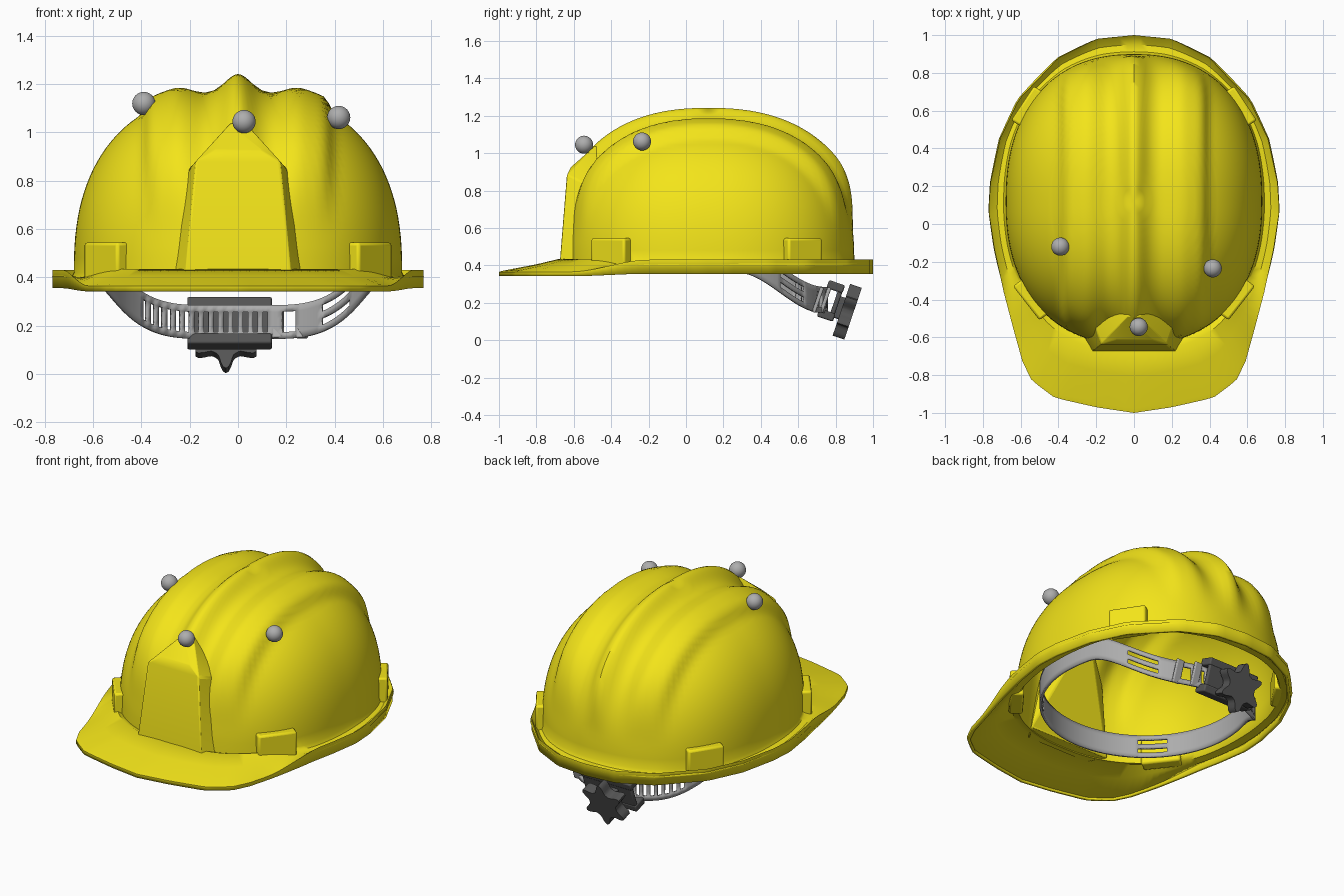
import bpy, bmesh, math
from mathutils import Vector, Matrix

if "Cube" in bpy.data.objects:
    bpy.data.objects.remove(bpy.data.objects["Cube"])


def material(name, rgb):
    m = bpy.data.materials.new(name)
    m.diffuse_color = (*rgb, 1)
    m.use_nodes = True
    m.node_tree.nodes["Principled BSDF"].inputs["Base Color"].default_value = m.diffuse_color
    return m


YELLOW = material("yellow", (0.9, 0.78, 0.01))
DARK = material("dark_grey", (0.09, 0.09, 0.09))
GREY = material("light_grey", (0.42, 0.42, 0.42))


def finish(name, bm, mat, angle=35, thick=0, bevel=0, offset=-1):
    me = bpy.data.meshes.new(name)
    bm.to_mesh(me)
    bm.free()
    ob = bpy.data.objects.new(name, me)
    bpy.context.collection.objects.link(ob)
    me.materials.append(mat)
    if thick:
        s = ob.modifiers.new("shell", 'SOLIDIFY')
        s.thickness, s.offset = thick, offset
    if bevel:
        b = ob.modifiers.new("bevel", 'BEVEL')
        b.width, b.segments = bevel, 2
    bpy.ops.object.select_all(action='DESELECT')
    ob.select_set(True)
    bpy.context.view_layer.objects.active = ob
    bpy.ops.object.shade_smooth_by_angle(angle=math.radians(angle))
    return ob


def smooth(a, b, v):
    t = min(1, max(0, (v - a) / (b - a)))
    return t * t * (3 - 2 * t)


def loft(rings, skip=lambda i, j: False):
    """Closed rings joined top to bottom; skip leaves slots open."""
    bm = bmesh.new()
    vs = [[bm.verts.new(p) for p in r] for r in rings]
    n = len(rings[0])
    for i in range(len(vs) - 1):
        for j in range(n):
            if not skip(i, j):
                k = (j + 1) % n
                bm.faces.new((vs[i][j], vs[i+1][j], vs[i+1][k], vs[i][k]))
    bmesh.ops.remove_doubles(bm, verts=bm.verts, dist=1e-5)
    return bm


def box(name, size, loc, rot, mat, bevel=0.008):
    bm = bmesh.new()
    bmesh.ops.create_cube(bm, size=1, matrix=Matrix.Translation(loc) @ rot @ Matrix.Diagonal((*size, 1)))
    return finish(name, bm, mat, bevel=bevel)


# Shell: crown with three ridges flowing into the brim
CY, Z0, H, SEG = 0.12, 0.42, 0.75, 144
half = [(0, -1), (.2, -.97), (.42, -.92), (.54, -.83), (.59, -.73), (.64, -.55), (.69, -.36),
        (.74, -.13), (.77, .07), (.76, .22), (.71, .45), (.61, .66), (.4, .88), (.2, .98), (0, 1)]
outline = [(math.atan2(y - CY, x), x, y) for x, y in half]


def brim_edge(a):
    """Point on the faceted brim outline at polar angle a."""
    sx = 1 if math.cos(a) >= 0 else -1
    b = math.atan2(math.sin(a), abs(math.cos(a)))
    for (a0, x0, y0), (a1, x1, y1) in zip(outline, outline[1:]):
        if b <= a1 + 1e-6:
            t = (b - a0) / (a1 - a0)
            return sx * (x0 + t * (x1 - x0)), y0 + t * (y1 - y0)
    return 0, 1


def crown_base(a):
    c, s = abs(math.cos(a)), abs(math.sin(a))
    b = .78 if math.sin(a) > 0 else .76
    r = ((c / .68) ** 2.3 + (s / b) ** 2.3) ** (-1 / 2.3)
    return r * math.cos(a), r * math.sin(a)


def ridged(p):
    x = abs(p.x)
    bump = .072 * math.exp(-(x / .065) ** 2) + .045 * smooth(.13, .25, x) * (1 - smooth(.33, .41, x))
    d = (p - Vector((0, CY, Z0))).normalized()
    return p + d * bump * smooth(.55, .95, p.z)


angles = [2 * math.pi * j / SEG for j in range(SEG)]
rings = []
for i in range(33):
    t = math.pi / 2 * i / 32
    s, h = math.sin(t) ** (2 / 2.4), max(0, math.cos(t)) ** (2 / 2.4)
    rings.append([ridged(Vector((x * s, CY + y * s, Z0 + H * h))) for x, y in map(crown_base, angles)])
back = [(.12, .40), (.5, .395), (.88, .418), (1, .43), (1, .355)]
peak = [(.1, .435), (.45, .405), (.93, .372), (1, .365), (1, .342)]
for (fb, zb), (fp, zp) in zip(back, peak):
    ring = []
    for a in angles:
        (x0, y0), (x1, y1) = crown_base(a), brim_edge(a)
        w = 1 - smooth(-.62, -.2, y1)
        f, z = fb + (fp - fb) * w, zb + (zp - zb) * w
        ring.append((x0 + (x1 - x0) * f, y0 + CY + (y1 - y0 - CY) * f, z))
    rings.append(ring)
finish("helmet_shell", loft(rings), YELLOW, angle=40, thick=.018)

# Raised front panel, tapering into the centre ridge
bm = bmesh.new()
for x, y, z in [(.22, -.675, .41), (.175, -.637, .88), (.1, -.615, .925), (.03, -.485, 1.04),
                (.28, -.57, .41), (.21, -.53, .84), (.03, -.41, 1.0)]:
    for s in (1, -1):
        bm.verts.new((s * x, y, z))
bmesh.ops.convex_hull(bm, input=bm.verts)
finish("front_panel", bm, YELLOW, angle=25, bevel=.008)

# Four accessory slot bosses above the brim
for side in (1, -1):
    for tag, (ax, ay), (bx, by) in (("front", (.5, -.51), (.64, -.33)), ("rear", (.65, .55), (.53, .73))):
        d = Vector((bx - ax, by - ay))
        n = Vector((d.y, -d.x)).normalized()
        c = Vector(((ax + bx) / 2, (ay + by) / 2)) - n * .04
        rot = Matrix.Rotation(side * math.atan2(d.y, d.x), 4, 'Z')
        box(f"{tag}_slot_boss_{'right' if side > 0 else 'left'}", (d.length, .08, .16),
            (side * c.x, c.y, .465), rot, YELLOW, .012)

# Headband, dropping at the back, with adjustment slots
N = 180
band = []
for row in range(6):
    ring = []
    for j in range(N):
        a = 2 * math.pi * j / N
        y = .1 + (.66 if math.sin(a) > 0 else .6) * math.sin(a)
        zc = .43 - .215 * smooth(.28, .74, y)
        ring.append((.6 * math.cos(a), y, zc + .07 - .028 * row))
    band.append(ring)


def slot(i, j):
    deg = j * 360 / N
    rear = 76 < deg < 134 and j % 2 and 0 < i < 4
    buckle = 65 < deg < 71 and 0 < i < 4
    side = i in (1, 3) and any(abs(deg - c) < 8 for c in (45, 225, 315))
    return rear or buckle or side


finish("headband", loft(band, slot), GREY, thick=.014)

# Ratchet housing: plate with top and bottom rails, tilted
TILT = Matrix.Rotation(-.327, 4, 'X')
centre = Vector((-.035, .775, .21))
for name, size, off in (("ratchet_plate", (.34, .025, .18), (0, .03, 0)),
                        ("ratchet_top_rail", (.35, .09, .045), (0, 0, .08)),
                        ("ratchet_bottom_rail", (.35, .09, .045), (0, 0, -.08)),
                        ("ratchet_hub", (.12, .06, .12), (-.015, .055, -.02))):
    box(name, size, centre + TILT @ Vector(off), TILT, DARK)

# Buckle tab beside the ratchet
for name, size, loc in (("buckle_left_bar", (.05, .02, .14), (.165, .745, .215)),
                        ("buckle_right_bar", (.05, .02, .14), (.265, .705, .215))):
    box(name, size, loc, TILT, GREY, .006)

# Star knob with six points
bm = bmesh.new()
knob = Matrix.Translation((-.05, .862, .152)) @ TILT
verts = []
for j in range(72):
    a = 2 * math.pi * j / 72
    r = .09 + .056 * ((1 - math.cos(6 * a)) / 2 - 1) ** 2
    verts.append(bm.verts.new(knob @ Vector((r * math.sin(a), .033, -r * math.cos(a)))))
face = bm.faces.new(verts)
ext = bmesh.ops.extrude_face_region(bm, geom=[face])
bmesh.ops.translate(bm, vec=TILT @ Vector((0, -.066, 0)),
                    verts=[v for v in ext['geom'] if isinstance(v, bmesh.types.BMVert)])
bmesh.ops.recalc_face_normals(bm, faces=bm.faces)
finish("ratchet_knob", bm, DARK)

# Three marker balls
for k, p in enumerate([(-.39, -.12, 1.12), (.025, -.545, 1.045), (.417, -.235, 1.062)]):
    bm = bmesh.new()
    bmesh.ops.create_uvsphere(bm, u_segments=32, v_segments=16, radius=.048, matrix=Matrix.Translation(p))
    finish(f"marker_ball_{k + 1}", bm, GREY)
